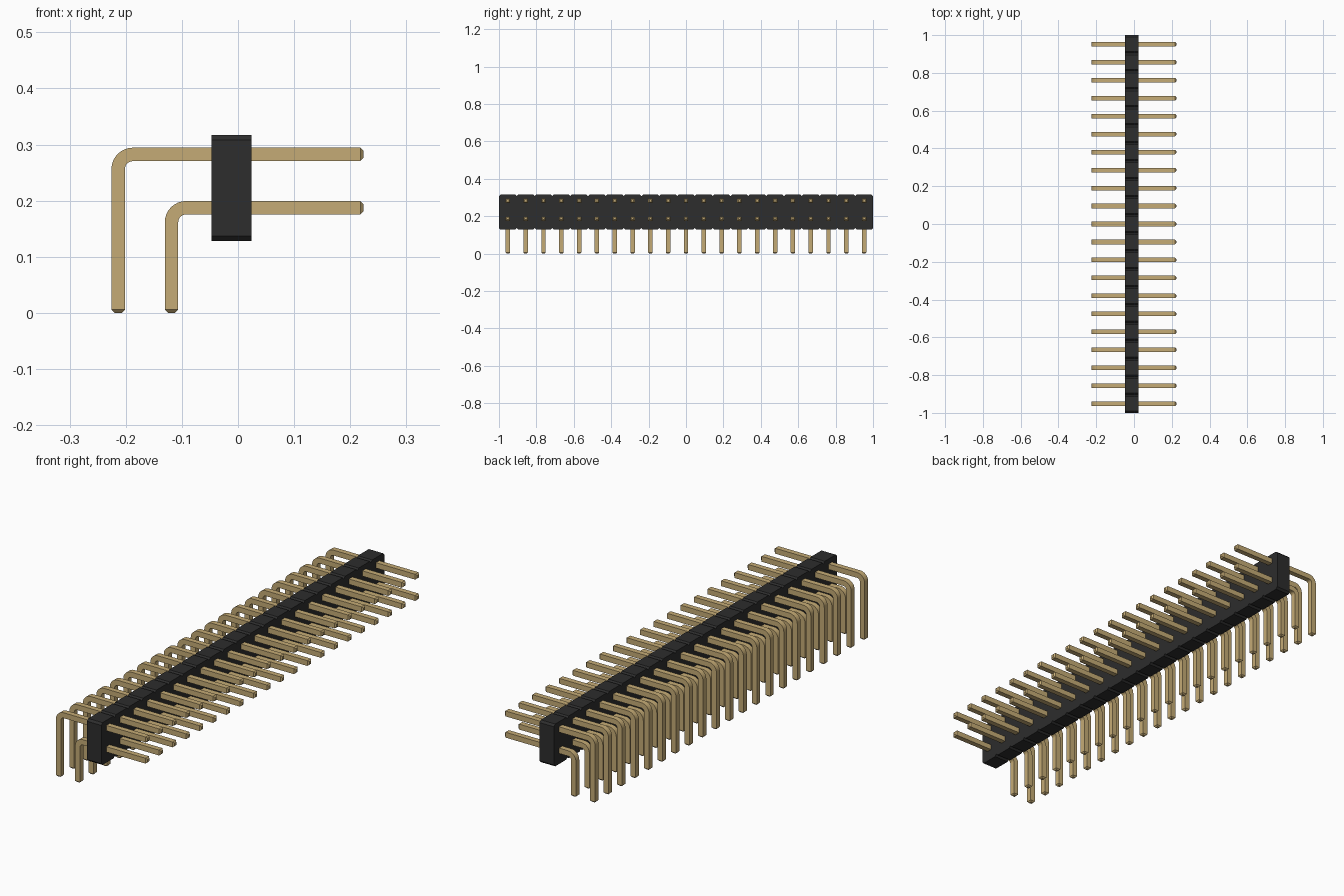
import bpy, bmesh, math
from mathutils import Vector

if "Cube" in bpy.data.objects:
    bpy.data.objects.remove(bpy.data.objects["Cube"], do_unlink=True)

COUNT = 21
PITCH = 2 / COUNT
HALF = 0.012        # half width of a square pin
TIP = 0.006         # length and inset of the pin tip
CHAMFER = 0.009     # notch between housing cells


def material(name, color):
    m = bpy.data.materials.new(name)
    m.use_nodes = True
    m.diffuse_color = color
    m.node_tree.nodes["Principled BSDF"].inputs["Base Color"].default_value = color
    return m


def finish(name, bm, mat):
    bmesh.ops.recalc_face_normals(bm, faces=bm.faces)
    mesh = bpy.data.meshes.new(name)
    bm.to_mesh(mesh)
    bm.free()
    mesh.materials.append(mat)
    obj = bpy.data.objects.new(name, mesh)
    bpy.context.collection.objects.link(obj)
    return obj


def housing(x0, x1, z0, z1, mat):
    """Row of chamfered cells, extruded through the housing thickness."""
    top = []
    for i in range(COUNT):
        a, b = -1 + i * PITCH, -1 + (i + 1) * PITCH
        top += [(a, z1 - CHAMFER), (a + CHAMFER, z1), (b - CHAMFER, z1)]
    top.append((1, z1 - CHAMFER))
    outline = top + [(y, z0 + z1 - z) for y, z in reversed(top)]
    bm = bmesh.new()
    face = bm.faces.new([bm.verts.new((x0, y, z)) for y, z in outline])
    out = bmesh.ops.extrude_face_region(bm, geom=[face])
    moved = [v for v in out["geom"] if isinstance(v, bmesh.types.BMVert)]
    bmesh.ops.translate(bm, verts=moved, vec=(x1 - x0, 0, 0))
    return finish("housing", bm, mat)


def bent_pin(name, x_leg, z_arm, x_end, mat, radius=0.026, steps=8):
    """Square section swept up the leg, round the bend and along the arm."""
    up, along = Vector((0, 0, 1)), Vector((1, 0, 0))
    rings = [(Vector((x_leg, 0, 0)), up, HALF - TIP),
             (Vector((x_leg, 0, TIP)), up, HALF)]
    for i in range(steps + 1):
        t = math.pi / 2 * i / steps
        p = Vector((x_leg + radius * (1 - math.cos(t)), 0,
                    z_arm - radius * (1 - math.sin(t))))
        rings.append((p, Vector((math.sin(t), 0, math.cos(t))), HALF))
    rings += [(Vector((x_end - TIP, 0, z_arm)), along, HALF),
              (Vector((x_end, 0, z_arm)), along, HALF - TIP)]

    bm = bmesh.new()
    side = Vector((0, 1, 0))
    loops = []
    for p, tangent, h in rings:
        n = side.cross(tangent)
        loops.append([bm.verts.new(p + h * (a * side + b * n))
                      for a, b in ((-1, -1), (1, -1), (1, 1), (-1, 1))])
    for r, s in zip(loops, loops[1:]):
        for k in range(4):
            j = (k + 1) % 4
            bm.faces.new((r[k], r[j], s[j], s[k]))
    bm.faces.new(loops[0])
    bm.faces.new(loops[-1])
    obj = finish(name, bm, mat)
    obj.data.shade_smooth()
    obj.data.set_sharp_from_angle(angle=math.radians(30))

    # Repeat along the housing
    obj.location.y = -1 + PITCH / 2
    arr = obj.modifiers.new("row", "ARRAY")
    arr.count = COUNT
    arr.use_relative_offset = False
    arr.use_constant_offset = True
    arr.constant_offset_displace = (0, PITCH, 0)
    return obj


black = material("black plastic", (0.026, 0.026, 0.026, 1))
gold = material("gold metal", (0.56, 0.41, 0.18, 1))

housing(-0.047, 0.024, 0.128, 0.317, black)
bent_pin("upper_pins", -0.2135, 0.2825, 0.224, gold)
bent_pin("lower_pins", -0.1185, 0.1875, 0.224, gold)
